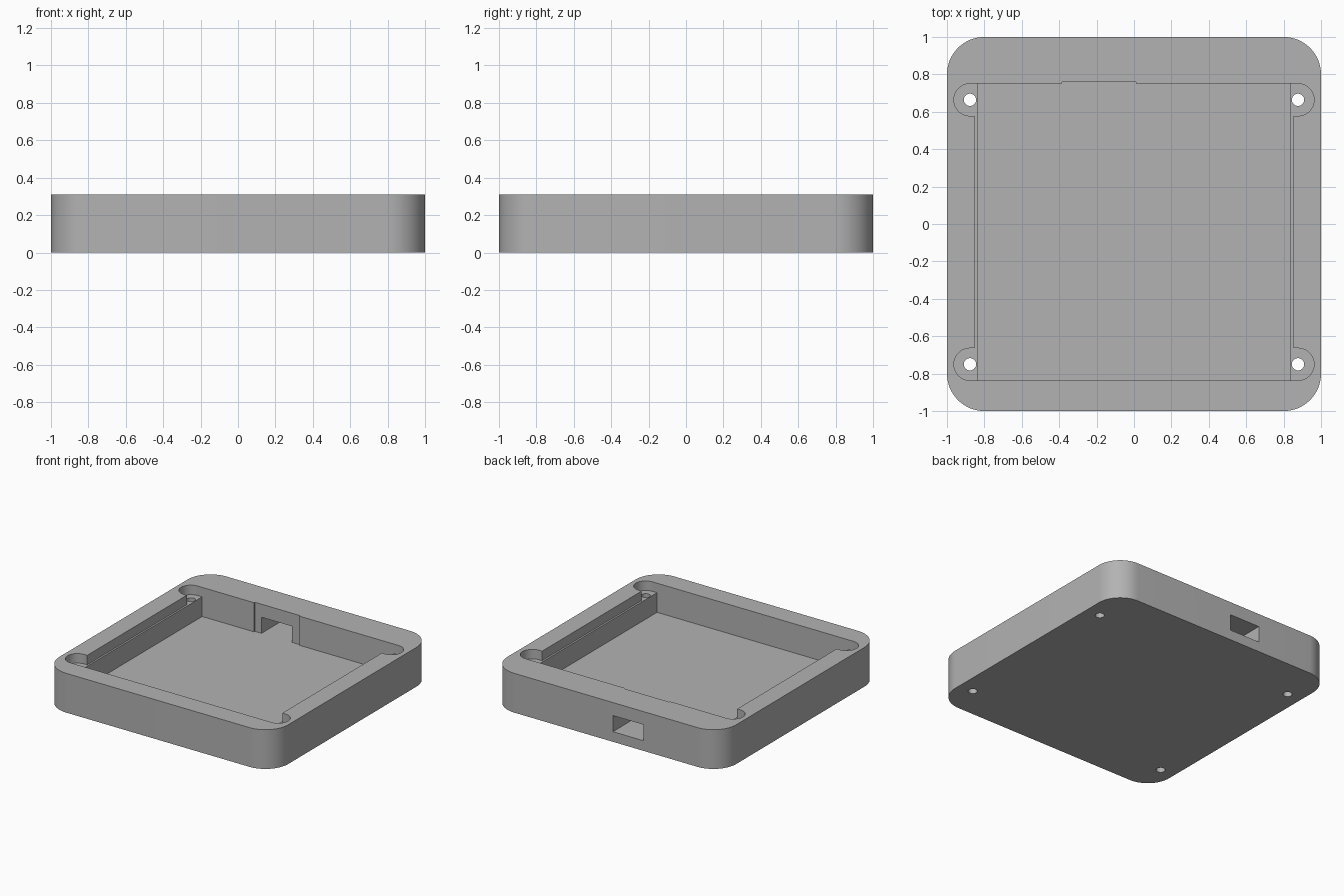
import bpy
import bmesh
from math import pi, cos, sin

cube = bpy.data.objects.get("Cube")
if cube:
    bpy.data.objects.remove(cube, do_unlink=True)

HEIGHT, FLOOR, LEDGE = 0.31, 0.08, 0.235
MID_Y = -0.043                  # the pocket sits slightly forward of centre
ABOVE = HEIGHT + 0.1

grey = bpy.data.materials.new("plain grey")
grey.use_nodes = True
grey.diffuse_color = (0.45, 0.45, 0.45, 1)
grey.node_tree.nodes["Principled BSDF"].inputs["Base Color"].default_value = (0.45, 0.45, 0.45, 1)


def arc(x, y, r, start, end, steps):
    angles = [start + (end - start) * i / steps for i in range(steps + 1)]
    return [(x + r * cos(a), y + r * sin(a)) for a in angles]


def prism(name, outline, z0, z1):
    """Extrude a counter-clockwise outline from z0 to z1."""
    bm = bmesh.new()
    base = bm.faces.new([bm.verts.new((x, y, z0)) for x, y in outline])
    top = bmesh.ops.extrude_face_region(bm, geom=[base])["geom"]
    verts = [v for v in top if isinstance(v, bmesh.types.BMVert)]
    bmesh.ops.translate(bm, vec=(0, 0, z1 - z0), verts=verts)
    bmesh.ops.recalc_face_normals(bm, faces=bm.faces)
    mesh = bpy.data.meshes.new(name)
    bm.to_mesh(mesh)
    bm.free()
    mesh.materials.append(grey)
    obj = bpy.data.objects.new(name, mesh)
    bpy.context.collection.objects.link(obj)
    return obj


def rect(x0, x1, y0, y1):
    return [(x0, y0), (x1, y0), (x1, y1), (x0, y1)]


# Rounded outer block
outline = []
for i, (sx, sy) in enumerate([(1, 1), (-1, 1), (-1, -1), (1, -1)]):
    outline += arc(sx * 0.8, sy * 0.8, 0.2, i * pi / 2, (i + 1) * pi / 2, 16)
tray = prism("tray_body", outline, 0, HEIGHT)

# Shallow pocket with a rounded ear at each corner
EAR_X, EAR_Y, EAR_R, POCKET_X = 0.877, 0.707, 0.086, 0.852
quarter = [(POCKET_X, EAR_Y - EAR_R)] + arc(EAR_X, EAR_Y, EAR_R, -pi / 2, pi / 2, 24)
right = [(x, -y) for x, y in reversed(quarter)] + quarter
pocket = right + [(-x, -y) for x, y in right]
cutters = [prism("pocket_cutter", [(x, y + MID_Y) for x, y in pocket], LEDGE, ABOVE)]

# Deep cavity, back wall recess and cable port
back, front = MID_Y + EAR_Y + EAR_R, MID_Y - EAR_Y - EAR_R
cutters += [
    prism("cavity_cutter", rect(-0.838, 0.838, front, back), FLOOR, ABOVE),
    prism("recess_cutter", rect(-0.385, 0.01, 0.5, 0.76), FLOOR, ABOVE),
    prism("port_cutter", rect(-0.327, -0.062, 0.6, 1.1), FLOOR, 0.207),
]

# Screw holes through the ears
for sx in (-1, 1):
    for sy in (-1, 1):
        hole = arc(sx * EAR_X, MID_Y + sy * EAR_Y, 0.033, 0, 2 * pi, 24)[:-1]
        cutters.append(prism("screw_hole_cutter", hole, -0.1, ABOVE))

bpy.ops.object.select_all(action="DESELECT")
bpy.context.view_layer.objects.active = tray
tray.select_set(True)
for cutter in cutters:
    mod = tray.modifiers.new("cut", "BOOLEAN")
    mod.operation, mod.solver, mod.object = "DIFFERENCE", "EXACT", cutter
    bpy.ops.object.modifier_apply(modifier=mod.name)
    bpy.data.objects.remove(cutter, do_unlink=True)

bpy.ops.object.shade_smooth_by_angle(angle=pi / 6)
